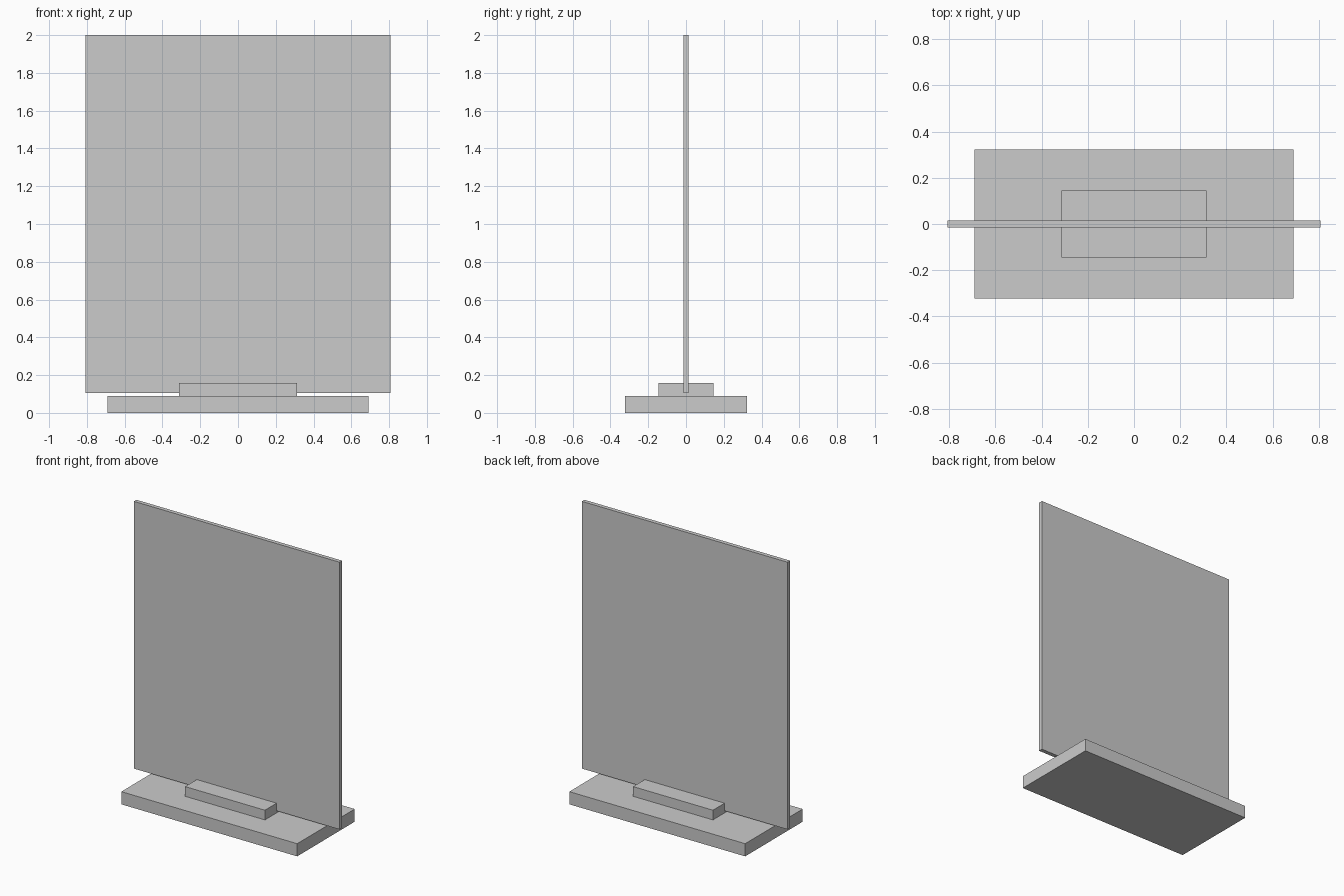
import bpy

if "Cube" in bpy.data.objects:
    bpy.data.objects.remove(bpy.data.objects["Cube"])


def box(name, width, depth, z0, z1):
    """Box centred on x and y, spanning z0 to z1."""
    bpy.ops.mesh.primitive_cube_add(size=1, location=(0, 0, (z0 + z1) / 2))
    ob = bpy.context.object
    ob.name = name
    ob.scale = (width, depth, z1 - z0)
    bpy.ops.object.transform_apply(location=False, rotation=False, scale=True)
    return ob


# Floor plate
box("base", 1.38, 0.644, 0.0, 0.09)

# Block gripping the bottom of the panel
box("panel_holder", 0.626, 0.29, 0.09, 0.159)

# Thin upright panel, set into the holder
box("panel", 1.614, 0.029, 0.105, 2.0)
